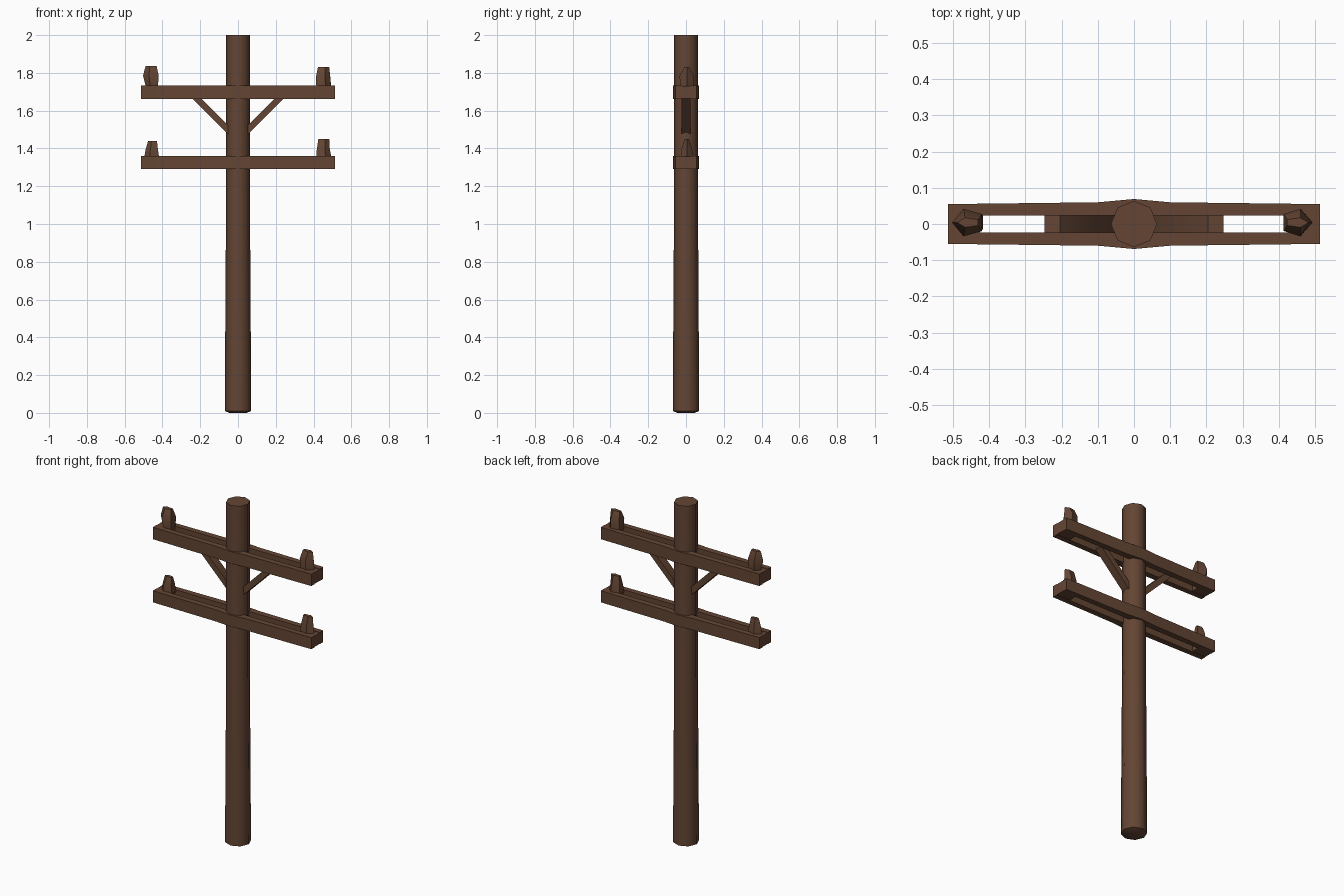
import bpy, bmesh, math
from mathutils import Vector

if "Cube" in bpy.data.objects:
    bpy.data.objects.remove(bpy.data.objects["Cube"])

wood = bpy.data.materials.new("dark brown wood")
wood.diffuse_color = (0.127, 0.060, 0.034, 1)
wood.use_nodes = True
wood.node_tree.nodes["Principled BSDF"].inputs["Base Color"].default_value = wood.diffuse_color


def finish(name, bm, smooth=True):
    bmesh.ops.recalc_face_normals(bm, faces=bm.faces)
    me = bpy.data.meshes.new(name)
    bm.to_mesh(me)
    bm.free()
    me.materials.append(wood)
    ob = bpy.data.objects.new(name, me)
    bpy.context.collection.objects.link(ob)
    if smooth:
        bpy.context.view_layer.objects.active = ob
        ob.select_set(True)
        bpy.ops.object.shade_smooth_by_angle(angle=math.radians(50))
        ob.select_set(False)
    return ob


def loft(name, rings, smooth=True):
    """Skin a list of equal-length point rings and cap both ends."""
    bm = bmesh.new()
    vs = [[bm.verts.new(p) for p in r] for r in rings]
    n = len(vs[0])
    for a, b in zip(vs, vs[1:]):
        for i in range(n):
            j = (i + 1) % n
            bm.faces.new((a[i], a[j], b[j], b[i]))
    bm.faces.new(vs[0][::-1])
    bm.faces.new(vs[-1])
    return finish(name, bm, smooth)


def ring(n, rx, ry, z, cx=0, cy=0, turn=0):
    return [(cx + rx * math.cos(turn + math.tau * i / n),
             cy + ry * math.sin(turn + math.tau * i / n), z) for i in range(n)]


def box(name, x0, x1, y0, y1, z0, z1):
    loft(name, [[(x0, y0, z), (x1, y0, z), (x1, y1, z), (x0, y1, z)] for z in (z0, z1)])


# Octagonal pole, slightly thicker at the foot
loft("pole", [ring(8, r, r, z) for r, z in
              ((0.045, 0.0), (0.070, 0.010), (0.068, 0.35), (0.064, 1.0), (0.064, 2.0))])

# Crossarms: paired rails bowed round the pole, with end blocks
for label, z0, z1 in (("upper", 1.662, 1.732), ("lower", 1.292, 1.360)):
    for side, s in (("front", -1), ("back", 1)):
        outline = [(-0.514, 0.055), (-0.1, 0.060), (0, 0.069), (0.1, 0.060),
                   (0.514, 0.055), (0.514, 0.024), (-0.514, 0.024)]
        loft(f"{label}_{side}_rail", [[(x, s * y, z) for x, y in outline] for z in (z0, z1)])
    for side, s in (("left", -1), ("right", 1)):
        xa, xb = sorted((s * 0.425, s * 0.514))
        box(f"{label}_{side}_end_block", xa, xb, -0.03, 0.03, z0 + 0.002, z1 - 0.002)

# Diagonal braces under the upper arm
for side, s in (("left", -1), ("right", 1)):
    profile = [(0.045, 1.515), (0.045, 1.468), (0.247, 1.670), (0.205, 1.675)]
    loft(f"{side}_brace", [[(s * x, y, z) for x, z in profile] for y in (-0.024, 0.024)])

# Faceted insulator pegs: (height above arm, centre x, half width x, half width y)
pegs = {
    "upper_left_peg": (1.72, [(0, -0.452, 0.034, 0.032), (0.065, -0.457, 0.046, 0.040),
                              (0.117, -0.457, 0.032, 0.014)]),
    "upper_right_peg": (1.72, [(0, 0.450, 0.044, 0.036), (0.065, 0.447, 0.041, 0.040),
                               (0.110, 0.450, 0.033, 0.014)]),
    "lower_left_peg": (1.35, [(0, -0.453, 0.044, 0.032), (0.045, -0.453, 0.036, 0.030),
                              (0.090, -0.450, 0.026, 0.012)]),
    "lower_right_peg": (1.35, [(0, 0.450, 0.045, 0.034), (0.045, 0.448, 0.038, 0.030),
                               (0.100, 0.451, 0.032, 0.012)]),
}
for name, (base, levels) in pegs.items():
    turn = math.pi if "left" in name else 0
    loft(name, [ring(5, rx, ry, base + h, cx, 0.004, turn) for h, cx, rx, ry in levels])
